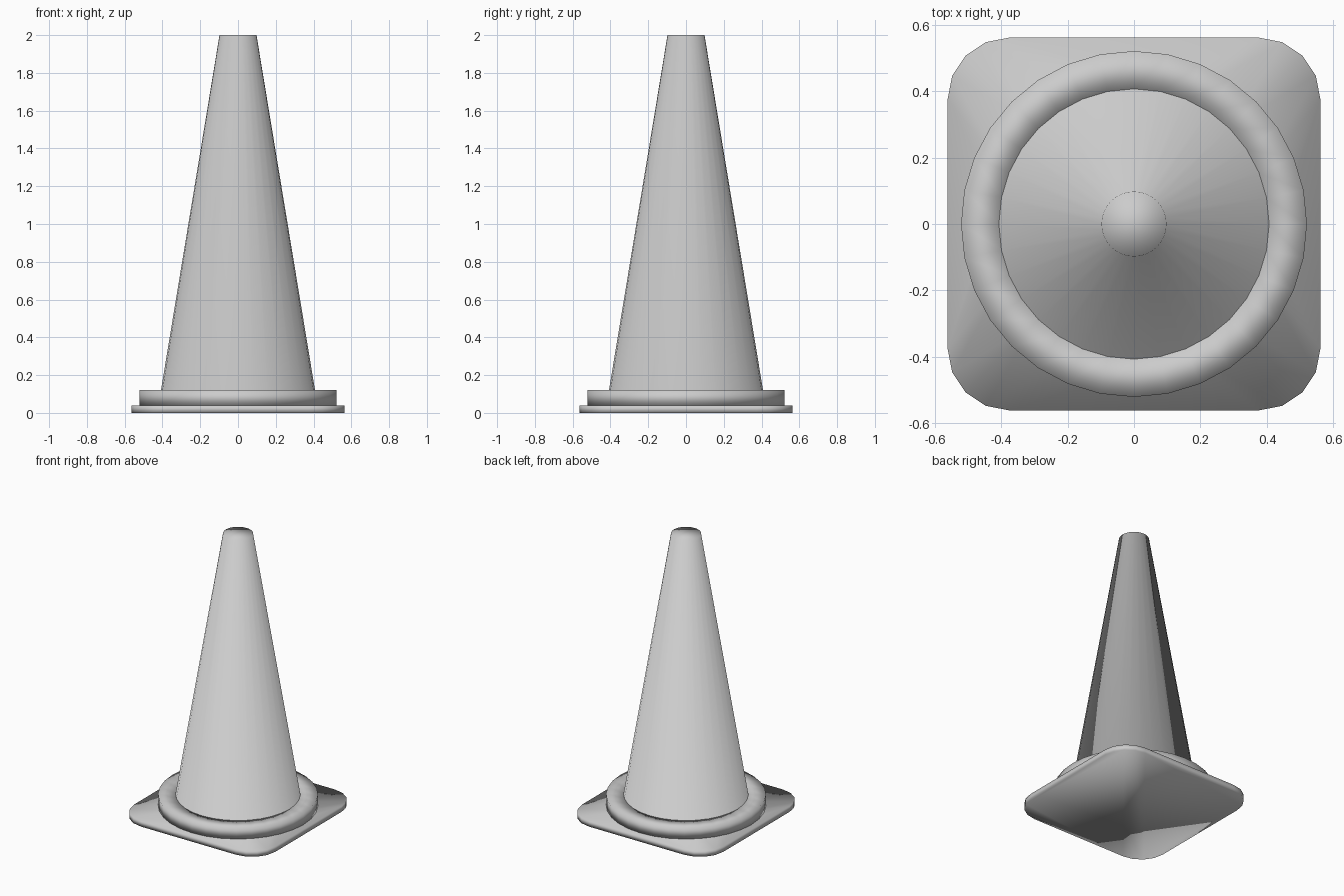
import bpy
import bmesh
import math

cube = bpy.data.objects.get("Cube")
if cube:
    bpy.data.objects.remove(cube, do_unlink=True)

grey = bpy.data.materials.new("light_grey")
grey.use_nodes = True
grey.diffuse_color = (0.6, 0.6, 0.6, 1)
grey.node_tree.nodes["Principled BSDF"].inputs["Base Color"].default_value = (0.6, 0.6, 0.6, 1)

SIDES = 32


def add_loop(bm, points, z):
    return [bm.verts.new((x, y, z)) for x, y in points]


def circle(radius):
    angles = [math.tau * i / SIDES for i in range(SIDES)]
    return [(radius * math.cos(a), radius * math.sin(a)) for a in angles]


def rounded_square(half, corner, segments):
    points = []
    for quarter in range(4):
        middle = math.radians(45 + 90 * quarter)
        reach = (half - corner) * math.sqrt(2)
        for i in range(segments + 1):
            a = math.radians(90 * (quarter + i / segments))
            points.append((reach * math.cos(middle) + corner * math.cos(a),
                           reach * math.sin(middle) + corner * math.sin(a)))
    return points


def wall(bm, low, high):
    for i in range(len(low)):
        j = (i + 1) % len(low)
        bm.faces.new((low[i], low[j], high[j], high[i]))


def loop_edges(bm, loop):
    return [bm.edges.get((v, loop[i - 1])) for i, v in enumerate(loop)]


def finish(bm, name):
    bmesh.ops.recalc_face_normals(bm, faces=bm.faces)
    for face in bm.faces:
        face.smooth = True
    mesh = bpy.data.meshes.new(name)
    bm.to_mesh(mesh)
    bm.free()
    mesh.materials.append(grey)
    obj = bpy.data.objects.new(name, mesh)
    bpy.context.collection.objects.link(obj)


# Rounded square foot with the tapered body rising from it
bm = bmesh.new()
outline = rounded_square(0.5625, 0.185, 4)
foot_low = add_loop(bm, outline, 0)
foot_high = add_loop(bm, outline, 0.04)
cone_low = add_loop(bm, circle(0.421), 0.04)
cone_high = add_loop(bm, circle(0.098), 2.0)
wall(bm, foot_low, foot_high)
wall(bm, cone_low, cone_high)
bmesh.ops.bridge_loops(bm, edges=loop_edges(bm, foot_high) + loop_edges(bm, cone_low))
bm.faces.new(cone_high)
# Underside folded along one diagonal
half_count = len(foot_low) // 2
bm.faces.new(foot_low[2:half_count + 3])
bm.faces.new(foot_low[half_count + 2:] + foot_low[:3])
finish(bm, "cone_body")

# Collar ring around the bottom of the body
bm = bmesh.new()
rings = [add_loop(bm, circle(r), z)
         for r, z in ((0.522, 0.04), (0.522, 0.12), (0.405, 0.12), (0.405, 0.04))]
for i, ring in enumerate(rings):
    wall(bm, rings[i - 1], ring)
finish(bm, "collar")
